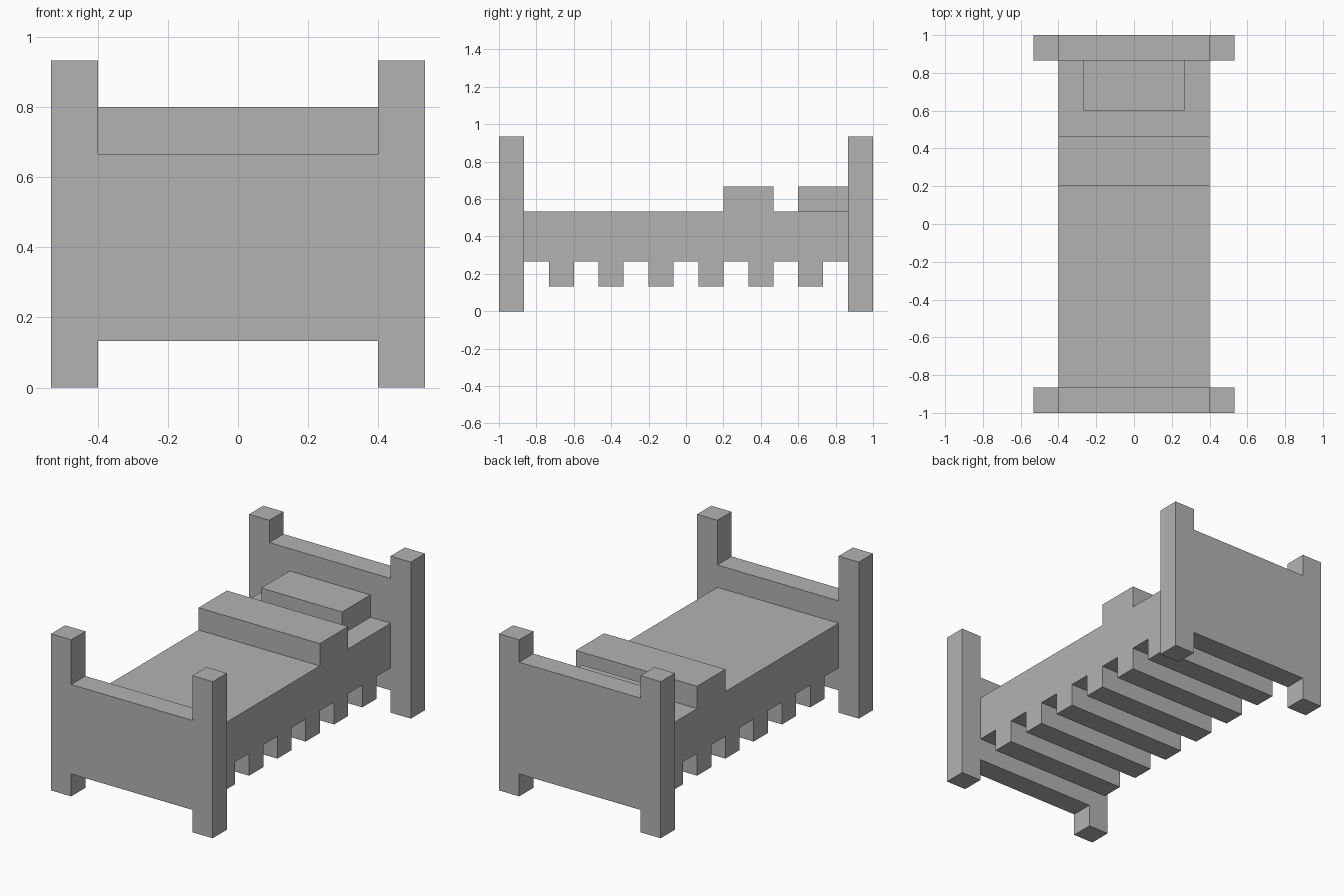
import bpy
import bmesh
from mathutils import Vector

U = 2 / 15  # building module: the bed is fifteen modules long

cube = bpy.data.objects.get("Cube")
if cube:
    bpy.data.objects.remove(cube, do_unlink=True)

grey = bpy.data.materials.new("plain grey")
grey.use_nodes = True
colour = (0.45, 0.45, 0.45, 1)
grey.diffuse_color = colour
grey.node_tree.nodes["Principled BSDF"].inputs["Base Color"].default_value = colour


def extrude_profile(name, points, start, depth):
    """Extrude a closed outline, given in modules, along a depth vector."""
    bm = bmesh.new()
    verts = [bm.verts.new((Vector(p) + Vector(start)) * U) for p in points]
    face = bm.faces.new(verts)
    result = bmesh.ops.extrude_face_region(bm, geom=[face])
    moved = [g for g in result["geom"] if isinstance(g, bmesh.types.BMVert)]
    bmesh.ops.translate(bm, verts=moved, vec=Vector(depth) * U)
    bmesh.ops.recalc_face_normals(bm, faces=bm.faces)
    mesh = bpy.data.meshes.new(name)
    bm.to_mesh(mesh)
    bm.free()
    mesh.materials.append(grey)
    obj = bpy.data.objects.new(name, mesh)
    bpy.context.collection.objects.link(obj)
    return obj


def end_board(name, y, panel_top):
    """Two posts and the panel between them, cut as one solid board."""
    half = [(3, 1), (3, 0), (4, 0), (4, 7), (3, 7), (3, panel_top)]
    outline = half + [(-x, z) for x, z in reversed(half)]
    extrude_profile(name, [(x, 0, z) for x, z in outline], (0, y, 0), (0, 1, 0))


def side_block(name, outline, half_width):
    """A side outline extruded across the bed."""
    extrude_profile(name, [(0, y, z) for y, z in outline],
                    (-half_width, 0, 0), (2 * half_width, 0, 0))


def rectangle(y0, y1, z0, z1):
    return [(y0, z0), (y1, z0), (y1, z1), (y0, z1)]


# Footboard and taller headboard
end_board("footboard", -7.5, 5)
end_board("headboard", 6.5, 6)

# Mattress with the raised blanket fold
fold = [(3.5, 4), (3.5, 5), (1.5, 5), (1.5, 4)]
side_block("mattress_and_blanket",
           [(-6.5, 2), (6.5, 2), (6.5, 4)] + fold + [(-6.5, 4)], 3)

# Pillow against the headboard
side_block("pillow", rectangle(4.5, 6.5, 4, 5), 2)

# Cross slats under the mattress
for i in range(6):
    y = -5.5 + 2 * i
    side_block(f"slat_{i + 1}", rectangle(y, y + 1, 1, 2), 3)
